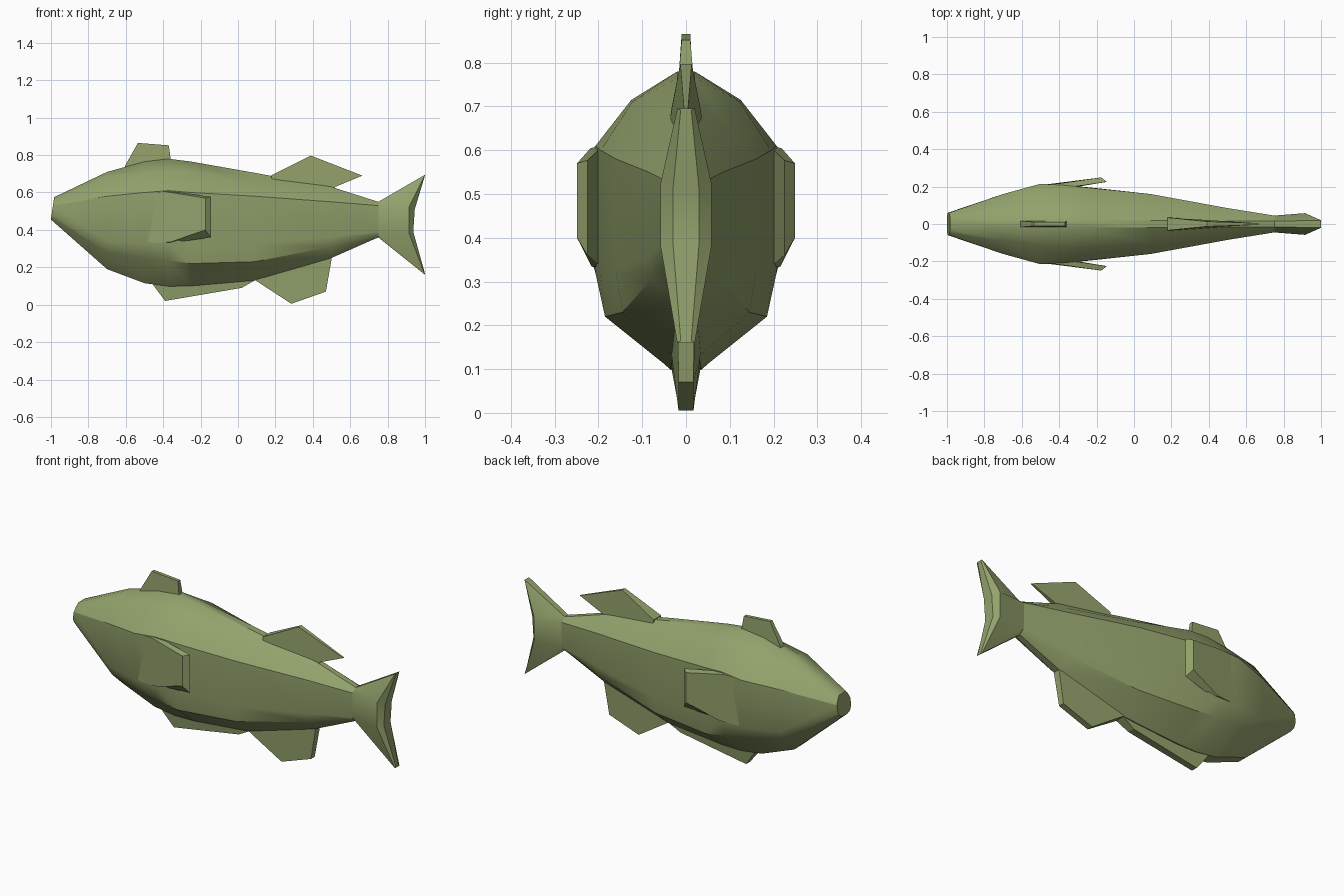
import bpy, bmesh, math

if "Cube" in bpy.data.objects:
    bpy.data.objects.remove(bpy.data.objects["Cube"])

green = bpy.data.materials.new("olive_green")
green.diffuse_color = (0.29, 0.36, 0.15, 1)
green.use_nodes = True
green.node_tree.nodes["Principled BSDF"].inputs["Base Color"].default_value = green.diffuse_color


def finish(name, bm, smooth=None):
    bmesh.ops.recalc_face_normals(bm, faces=bm.faces[:])
    me = bpy.data.meshes.new(name)
    bm.to_mesh(me)
    bm.free()
    me.materials.append(green)
    ob = bpy.data.objects.new(name, me)
    bpy.context.collection.objects.link(ob)
    if smooth:
        bpy.ops.object.select_all(action='DESELECT')
        ob.select_set(True)
        bpy.context.view_layer.objects.active = ob
        bpy.ops.object.shade_smooth_by_angle(angle=math.radians(smooth))
    return ob


def loft(name, halves, smooth):
    """Skin half sections (x, y, z), listed top to bottom, mirrored over y."""
    bm = bmesh.new()
    R = [[bm.verts.new(p) for p in h] for h in halves]
    L = [[bm.verts.new((x, -y, z)) for x, y, z in h] for h in halves]
    n = len(halves[0])
    for i in range(len(halves) - 1):
        for S in (R, L):
            for j in range(n - 1):
                bm.faces.new((S[i][j], S[i][j+1], S[i+1][j+1], S[i+1][j]))
        for j in (0, n - 1):
            bm.faces.new((R[i][j], R[i+1][j], L[i+1][j], L[i][j]))
    for i in (0, -1):
        for j in range(n - 1):
            bm.faces.new((R[i][j], L[i][j], L[i][j+1], R[i][j+1]))
    return finish(name, bm, smooth)


def plate(name, outer, inner, smooth=None):
    """Closed slab between two matching outlines."""
    bm = bmesh.new()
    a = [bm.verts.new(p) for p in outer]
    b = [bm.verts.new(p) for p in inner]
    bm.faces.new(a)
    bm.faces.new(b[::-1])
    for i in range(len(a)):
        j = (i + 1) % len(a)
        bm.faces.new((a[i], b[i], b[j], a[j]))
    return finish(name, bm, smooth)


def fin(name, pts):
    """Centre-line fin from (x, z, half thickness)."""
    plate(name, [(x, t, z) for x, z, t in pts], [(x, -t, z) for x, z, t in pts])


# body sections: x, then (half width, z) from back to keel
sections = [
    (-1.00, (.03, .575), (.05, .55), (.06, .53), (.06, .49), (.045, .465), (.02, .455)),
    (-0.70, (.02, .71), (.09, .685), (.16, .58), (.16, .34), (.13, .28), (.03, .19)),
    (-0.50, (.02, .765), (.115, .705), (.215, .60), (.21, .33), (.165, .25), (.035, .115)),
    (-0.37, (.02, .78), (.125, .715), (.207, .61), (.207, .32), (.18, .235), (.035, .098)),
    (-0.25, (.02, .765), (.123, .71), (.195, .60), (.197, .32), (.185, .22), (.035, .10)),
    (0.09, (.02, .705), (.10, .645), (.16, .58), (.16, .32), (.145, .23), (.03, .13)),
    (0.50, (.015, .63), (.055, .59), (.085, .55), (.085, .36), (.075, .31), (.02, .25)),
    (0.75, (.015, .55), (.03, .54), (.045, .53), (.045, .39), (.035, .375), (.015, .36)),
]
body = [[(s[0], y, z) for y, z in s[1:]] for s in sections]
body[0] = [(-1 + .15 * max(0, z - .46), y, z) for _, y, z in body[0]]
loft("body", body, 30)

# tail fin
loft("tail_fin", [
    [(.75, .015, .55), (.75, .045, .53), (.75, .045, .39), (.75, .015, .36)],
    [(1, .02, .695), (.915, .058, .525), (.915, .058, .38), (1, .02, .16)],
    [(1, .012, .692), (.945, .03, .51), (.937, .03, .39), (1, .012, .165)],
], 30)

# fins along the back and belly
fin("front_dorsal_fin", [(-.62, .70, .018), (-.60, .75, .016), (-.535, .865, .01),
                         (-.37, .852, .01), (-.36, .78, .016), (-.36, .70, .018)])
fin("rear_dorsal_fin", [(.18, .67, .036), (.18, .692, .034), (.39, .797, .013),
                        (.665, .69, .004), (.52, .63, .012), (.50, .58, .014)])
fin("anal_fin", [(.09, .20, .035), (.09, .132, .033), (.285, .005, .017),
                 (.47, .07, .017), (.505, .27, .02), (.48, .31, .025)])
fin("pelvic_fin", [(-.46, .13, .035), (-.45, .10, .033), (-.39, .02, .018),
                   (.02, .09, .02), (.09, .13, .028), (.09, .16, .03)])

# side fins
for side, s in (("left", 1), ("right", -1)):
    outer = [(-.52, s * .205, .60), (-.39, s * .218, .605), (-.175, s * .249, .57),
             (-.175, s * .249, .40), (-.36, s * .216, .335), (-.52, s * .205, .33)]
    inner = [(-.52, s * .17, .60), (-.39, s * .19, .61), (-.145, s * .225, .577),
             (-.145, s * .225, .36), (-.36, s * .19, .33), (-.52, s * .17, .33)]
    plate(side + "_side_fin", outer, inner, 30)
